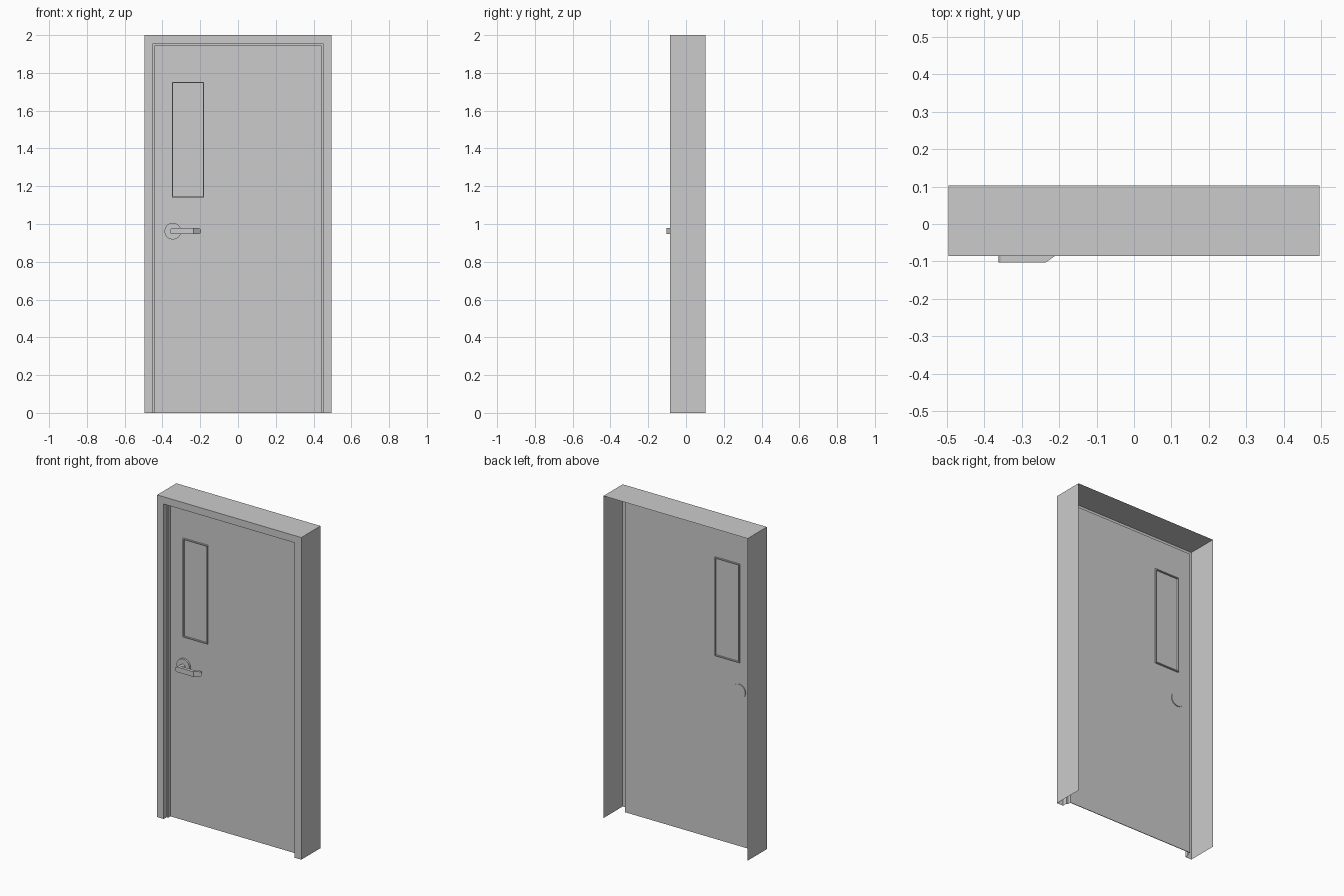
import bpy, bmesh, math

if "Cube" in bpy.data.objects:
    bpy.data.objects.remove(bpy.data.objects["Cube"])

W, H = 0.495, 2.0            # half width and height of the frame
FRONT, BACK = -0.086, 0.1025  # depth range of the frame
DOOR_Y = -0.033


def new_object(name, verts, faces):
    mesh = bpy.data.meshes.new(name)
    bm = bmesh.new()
    vs = [bm.verts.new(v) for v in verts]
    for f in faces:
        bm.faces.new([vs[i] for i in f])
    bmesh.ops.recalc_face_normals(bm, faces=bm.faces)
    bm.to_mesh(mesh)
    bm.free()
    obj = bpy.data.objects.new(name, mesh)
    bpy.context.collection.objects.link(obj)
    return obj


def box(name, x0, x1, y0, y1, z0, z1):
    verts = [(x, y, z) for x in (x0, x1) for y in (y0, y1) for z in (z0, z1)]
    faces = [(0, 1, 3, 2), (4, 6, 7, 5), (0, 4, 5, 1),
             (2, 3, 7, 6), (0, 2, 6, 4), (1, 5, 7, 3)]
    return new_object(name, verts, faces)


def disc(name, x, z, radius, y0, y1, sides=32):
    bpy.ops.mesh.primitive_cylinder_add(
        vertices=sides, radius=radius, depth=y1 - y0,
        location=(x, (y0 + y1) / 2, z), rotation=(math.pi / 2, 0, 0))
    obj = bpy.context.object
    obj.name = name
    bpy.ops.object.shade_smooth_by_angle()
    return obj


# Folded sheet frame, open at the back: stepped profile swept around the opening
profile = [(0, BACK), (0, FRONT), (0.045, FRONT), (0.045, -0.056),
           (0.055, -0.056), (0.055, DOOR_Y)]
verts = []
for d, y in profile:
    verts += [(-W + d, y, 0), (-W + d, y, H - d), (W - d, y, H - d), (W - d, y, 0)]
faces = [(4 * r + c, 4 * r + c + 1, 4 * r + c + 5, 4 * r + c + 4)
         for r in range(len(profile) - 1) for c in range(3)]
new_object("door_frame", verts, faces)

# Thin door leaf
box("door_leaf", -0.44, 0.44, DOOR_Y - 0.002, DOOR_Y + 0.002, 0, 1.945)

# Slim raised rim around the window, standing proud on both sides
x0, x1, z0, z1, t = -0.35, -0.18, 1.14, 1.752, 0.006
ya, yb = DOOR_Y - 0.012, DOOR_Y + 0.012
box("window_rim_left", x0, x0 + t, ya, yb, z0, z1)
box("window_rim_right", x1 - t, x1, ya, yb, z0, z1)
box("window_rim_bottom", x0 + t, x1 - t, ya, yb, z0, z0 + t)
box("window_rim_top", x0 + t, x1 - t, ya, yb, z1 - t, z1)

# Handle plate and spindle
hx, hz = -0.345, 0.962
disc("handle_rose", hx, hz, 0.044, DOOR_Y - 0.014, DOOR_Y + 0.007)
disc("handle_spindle", hx, hz, 0.014, -0.09, DOOR_Y - 0.01, 20)

# Lever: rounded bar whose tip bends back toward the door
r, bend, n = 0.016, -0.235, 10
yl = -0.1025
main = [(hx + r * math.cos(a), yl, hz + r * math.sin(a))
        for a in (math.pi / 2 + math.pi * i / n for i in range(n + 1))]
low, high = len(main), len(main) + 1
main += [(bend, yl, hz - r), (bend, yl, hz + r)]
tip = []
for i in range(n + 1):
    a = -math.pi / 2 + math.pi * i / n
    x = -0.211 + r * math.cos(a)
    tip.append((x, yl + 0.72 * (x - bend), hz + r * math.sin(a)))
k = len(main)
lever = new_object("handle_lever", main + tip,
                   [list(range(k)), [high, low] + list(range(k, k + len(tip)))])
# make the sheet face the front before thickening it toward the door
if lever.data.polygons[0].normal.y > 0:
    lever.data.flip_normals()
solid = lever.modifiers.new("thickness", 'SOLIDIFY')
solid.thickness = 0.02
solid.offset = -1
